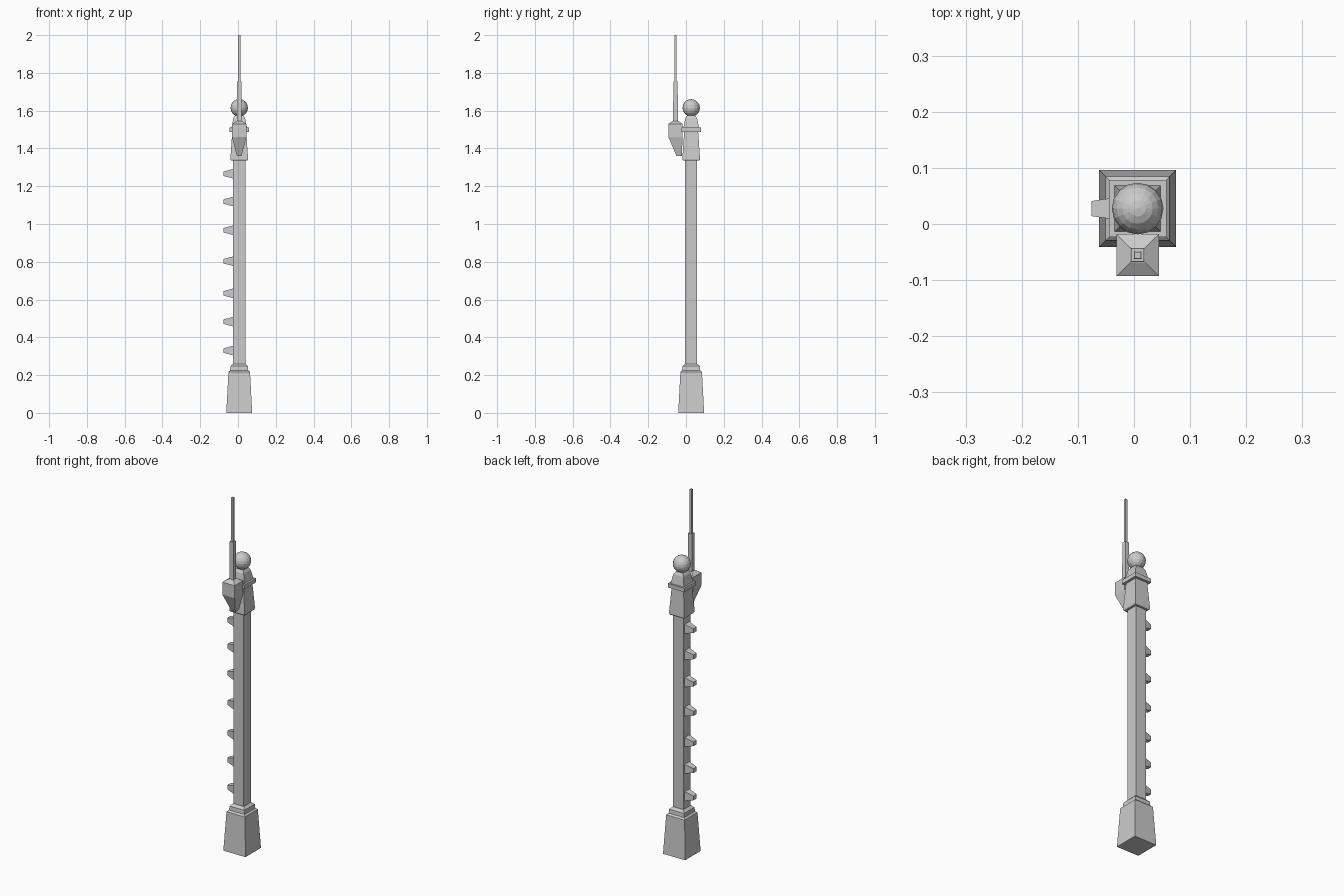
import bpy, bmesh
from mathutils import Matrix, Vector

if "Cube" in bpy.data.objects:
    bpy.data.objects.remove(bpy.data.objects["Cube"])

CX, CY = 0.0065, 0.0275   # axis of the post
AY = -0.0555              # axis of the antenna


def finish(bm, name):
    bmesh.ops.recalc_face_normals(bm, faces=bm.faces)
    mesh = bpy.data.meshes.new(name)
    bm.to_mesh(mesh)
    bm.free()
    obj = bpy.data.objects.new(name, mesh)
    bpy.context.collection.objects.link(obj)
    return obj


def loft(name, levels, matrix=Matrix()):
    """Skin rectangles given as (z, half_x, y_min, y_max)."""
    bm = bmesh.new()
    rings = []
    for z, hx, y0, y1 in levels:
        corners = [(-hx, y0, z), (hx, y0, z), (hx, y1, z), (-hx, y1, z)]
        rings.append([bm.verts.new(matrix @ Vector(c)) for c in corners])
    for a, b in zip(rings, rings[1:]):
        for i in range(4):
            j = (i + 1) % 4
            bm.faces.new((a[i], a[j], b[j], b[i]))
    bm.faces.new(rings[0])
    bm.faces.new(rings[-1])
    return finish(bm, name)


def square_loft(name, profile, y):
    return loft(name, [(z, h, -h, h) for z, h in profile],
                Matrix.Translation((CX, y, 0)))


# Post: tapered foot with stepped collar, shaft, cap with flange
square_loft("foot", [(0, 0.0685), (0.217, 0.057), (0.225, 0.048),
                     (0.247, 0.046), (0.26, 0.033)], CY)
square_loft("shaft", [(0.25, 0.032), (1.35, 0.032)], CY)
square_loft("cap", [(1.335, 0.043), (1.342, 0.047), (1.488, 0.037), (1.488, 0.051),
                    (1.51, 0.051), (1.51, 0.041), (1.56, 0.031), (1.575, 0.022)], CY)

# Ball finial
bm = bmesh.new()
bmesh.ops.create_uvsphere(bm, u_segments=16, v_segments=10, radius=0.046,
                          matrix=Matrix.Translation((CX, CY, 1.615)))
finish(bm, "ball_finial")

# Climbing pegs on the left side, tapering outward
for i, z in enumerate((0.33, 0.483, 0.633, 0.803, 0.967, 1.119, 1.266)):
    outward = Matrix.Translation((-0.024, CY, z)) @ Matrix.Rotation(-1.5707963, 4, 'Y')
    loft(f"peg_{i + 1}", [(0, 0.026, -0.021, 0.021),
                          (0.0515, 0.012, -0.0135, 0.0135)], outward)

# Antenna housing in front of the cap
loft("antenna_housing", [(1.36, 0.012, -0.05, -0.022), (1.46, 0.038, -0.093, -0.018),
                         (1.53, 0.038, -0.093, -0.018),
                         (1.546, 0.013, AY - 0.013, AY + 0.013)],
     Matrix.Translation((CX, 0, 0)))

# Two-stage antenna
square_loft("antenna", [(1.54, 0.0125), (1.755, 0.0115), (1.755, 0.0065), (2.0, 0.006)], AY)
